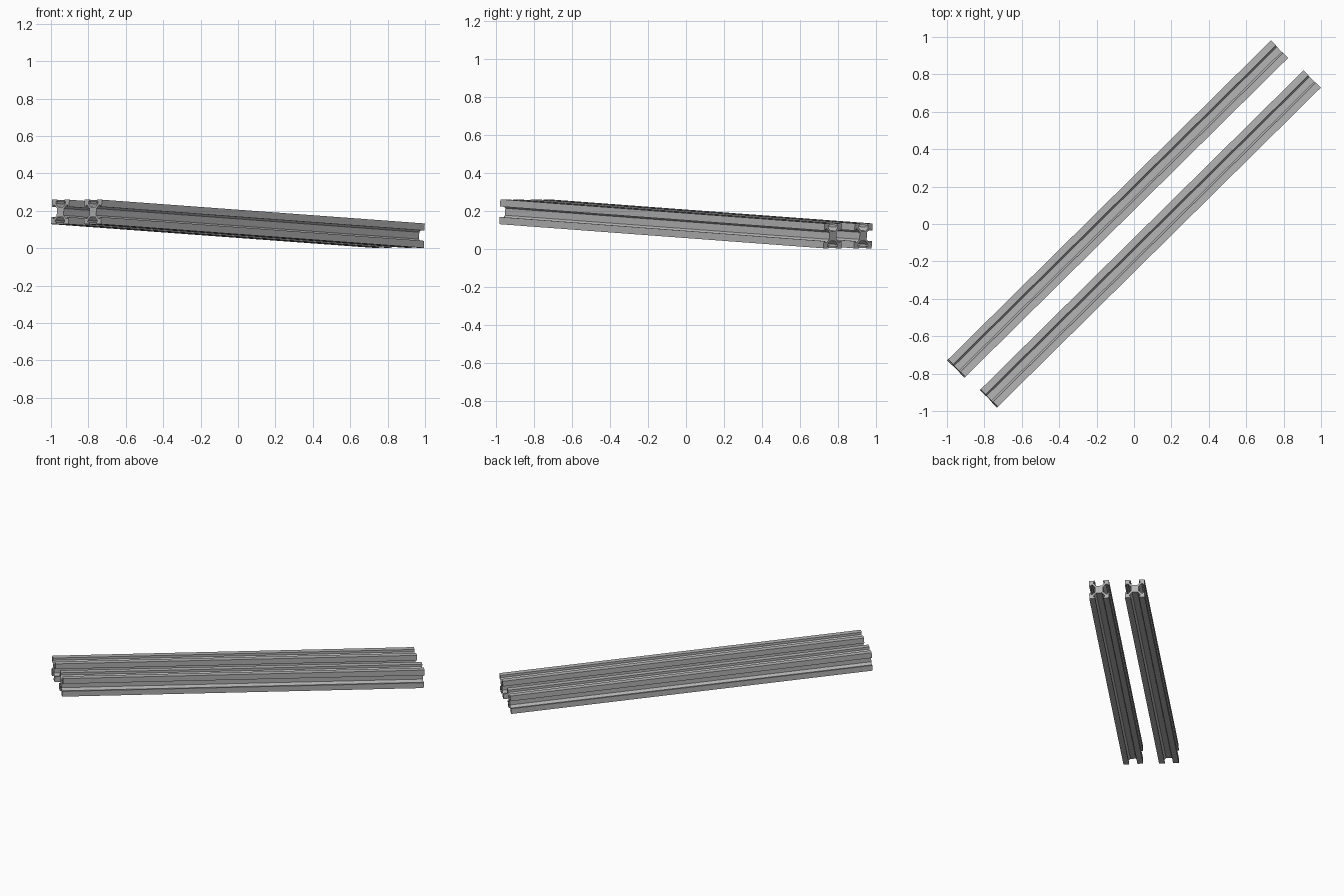
import bpy, bmesh, math
from mathutils import Vector, Matrix

if "Cube" in bpy.data.objects:
    bpy.data.objects.remove(bpy.data.objects["Cube"])

UNIT = 0.131 / 20          # profile is drawn 20 units wide
LENGTH = 2.43

metal = bpy.data.materials.new("aluminium grey")
metal.diffuse_color = (0.45, 0.45, 0.45, 1)
metal.use_nodes = True
metal.node_tree.nodes["Principled BSDF"].inputs["Base Color"].default_value = metal.diffuse_color

# one quarter of the slotted section: corner, slot lip, cavity, slot floor
QUARTER = [(10, 10), (4.2, 10), (4.2, 8.4), (5.5, 8.4), (5.5, 6.9),
           (2.8, 4.0), (-2.8, 4.0), (-5.5, 6.9), (-5.5, 8.4), (-4.2, 8.4), (-4.2, 10)]


def section():
    pts = []
    for k in range(4):
        rot = Matrix.Rotation(k * math.pi / 2, 2)
        pts += [rot @ Vector(p) * UNIT for p in QUARTER]
    return pts


# rail axes: diagonal in plan, falling gently towards the far right
axis = Vector((1.727, 1.706, -0.127)).normalized()
side = axis.cross(Vector((0, 0, 1))).normalized()
up = side.cross(axis)


def rail(name, centre):
    bm = bmesh.new()
    ring = [bm.verts.new(Vector(centre) + side * p.x + up * p.y - axis * LENGTH / 2)
            for p in section()]
    face = bm.faces.new(ring)
    out = bmesh.ops.extrude_face_region(bm, geom=[face])
    moved = [v for v in out["geom"] if isinstance(v, bmesh.types.BMVert)]
    bmesh.ops.translate(bm, verts=moved, vec=axis * LENGTH)
    bmesh.ops.recalc_face_normals(bm, faces=bm.faces)
    mesh = bpy.data.meshes.new(name)
    bm.to_mesh(mesh)
    bm.free()
    mesh.materials.append(metal)
    bpy.context.collection.objects.link(bpy.data.objects.new(name, mesh))


# two parallel rails
rail("left_rail", (-0.087, 0.080, 0.1305))
rail("right_rail", (0.087, -0.080, 0.1305))
